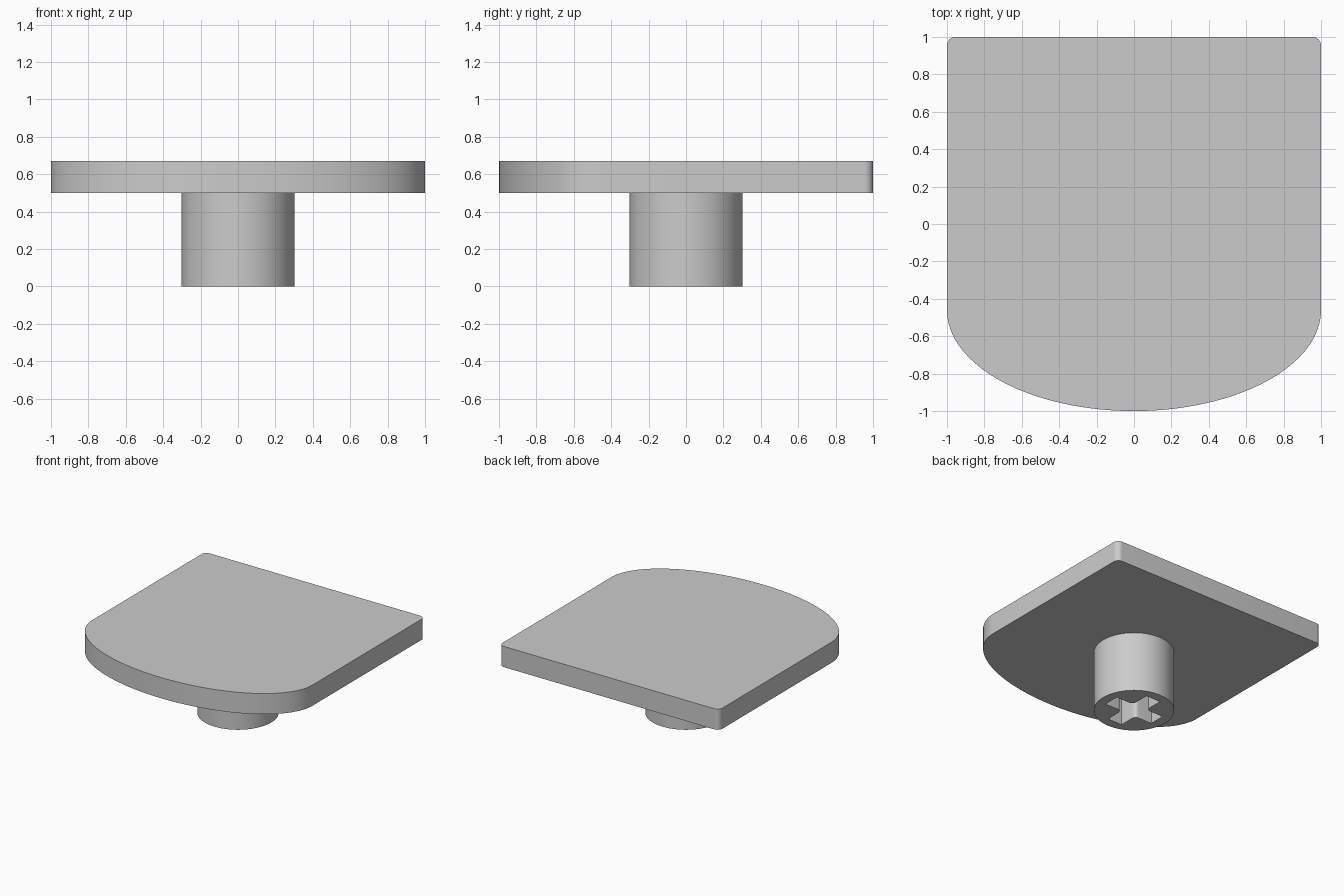
import bpy
import bmesh
from math import cos, sin, pi, radians
from mathutils import Matrix, Vector

cube = bpy.data.objects.get("Cube")
if cube:
    bpy.data.objects.remove(cube, do_unlink=True)

grey = bpy.data.materials.new("light grey plastic")
grey.use_nodes = True
GREY = (0.6, 0.6, 0.6, 1)
grey.diffuse_color = GREY
grey.node_tree.nodes["Principled BSDF"].inputs["Base Color"].default_value = GREY


def arc(cx, cy, rx, ry, start, end, steps):
    """Points along an elliptical arc, angles in degrees."""
    angles = [radians(start + (end - start) * i / steps) for i in range(steps + 1)]
    return [Vector((cx + rx * cos(a), cy + ry * sin(a), 0)) for a in angles]


def prism(name, outline, bottom, top):
    """Extrude a counter-clockwise outline between two heights."""
    bm = bmesh.new()
    face = bm.faces.new([bm.verts.new((p.x, p.y, bottom)) for p in outline])
    lid = bmesh.ops.extrude_face_region(bm, geom=[face])["geom"]
    bmesh.ops.translate(bm, vec=(0, 0, top - bottom),
                        verts=[g for g in lid if isinstance(g, bmesh.types.BMVert)])
    bmesh.ops.recalc_face_normals(bm, faces=bm.faces)
    mesh = bpy.data.meshes.new(name)
    bm.to_mesh(mesh)
    bm.free()
    mesh.materials.append(grey)
    obj = bpy.data.objects.new(name, mesh)
    bpy.context.collection.objects.link(obj)
    return obj


def select(obj):
    bpy.ops.object.select_all(action="DESELECT")
    obj.select_set(True)
    bpy.context.view_layer.objects.active = obj


# Top plate: bowed front edge, small rounded back corners
radius = 0.045
inset = 1 - radius
plate_outline = (arc(0, -0.46, 1, 0.54, 180, 360, 64)
                 + arc(inset, inset, radius, radius, 0, 90, 8)
                 + arc(-inset, inset, radius, radius, 90, 180, 8))
plate = prism("top_plate", plate_outline, 0.5, 0.67)

# Round stem under the plate
stem = prism("stem", arc(0, 0, 0.303, 0.303, 0, 360, 64)[:-1], 0, 0.51)

# Cross-shaped socket with filleted inner corners
reach, half, fillet = 0.225, 0.066, 0.035
quarter = [Vector((reach, -half, 0)), Vector((reach, half, 0))]
quarter += arc(half + fillet, half + fillet, fillet, fillet, 270, 180, 6)
cross = [Matrix.Rotation(k * pi / 2, 3, "Z") @ p for k in range(4) for p in quarter]
cutter = prism("socket_cutter", cross, -0.1, 0.5)
cutter.hide_render = True

cut = stem.modifiers.new("socket", "BOOLEAN")
cut.operation = "DIFFERENCE"
cut.solver = "EXACT"
cut.object = cutter
select(stem)
bpy.ops.object.modifier_apply(modifier=cut.name)
bpy.data.objects.remove(cutter, do_unlink=True)

# Smooth curved walls, crisp rims
for part in (plate, stem):
    select(part)
    bpy.ops.object.shade_smooth_by_angle(angle=radians(30))
